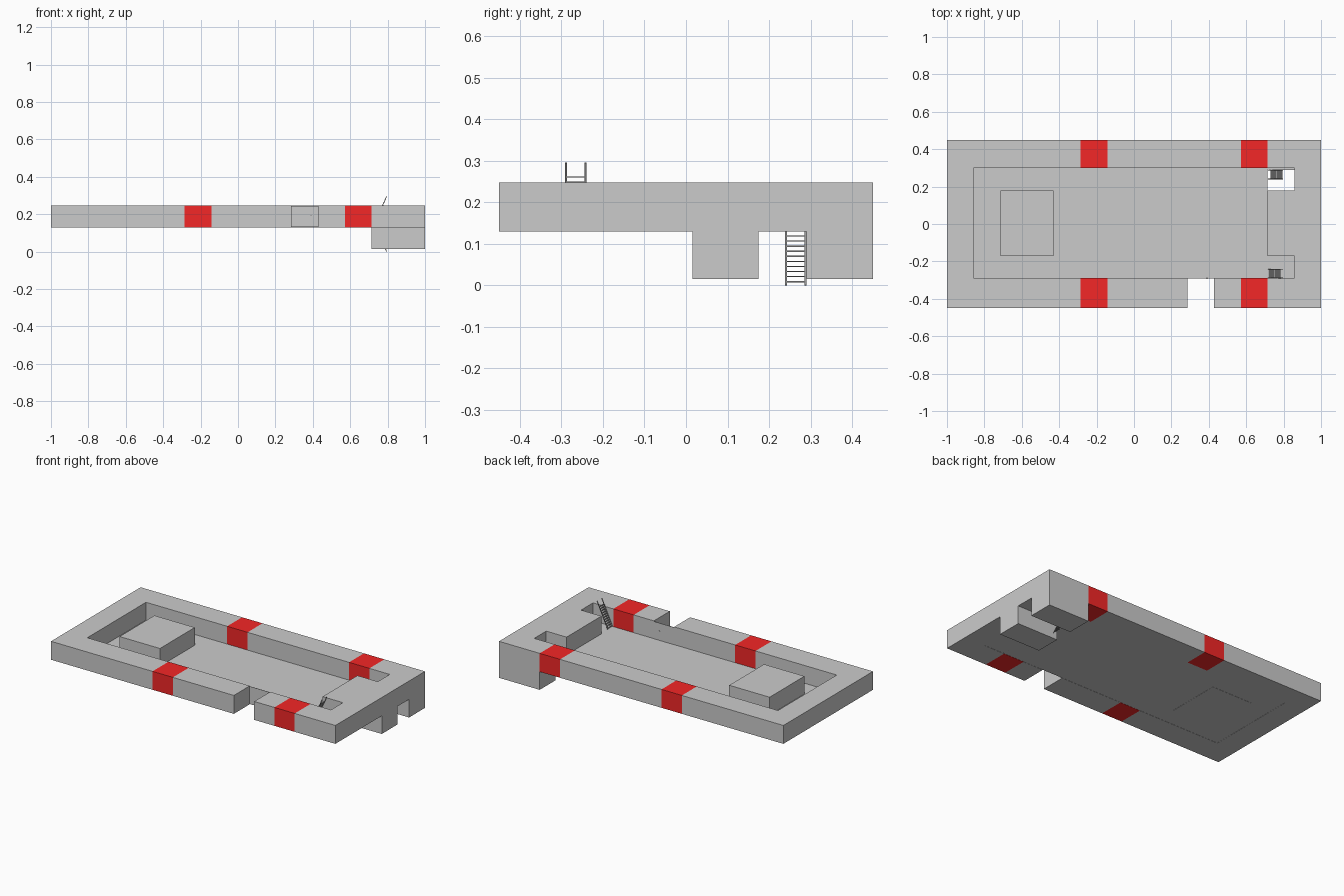
import bpy, bmesh
from math import atan2
from mathutils import Matrix, Vector

if "Cube" in bpy.data.objects:
    bpy.data.objects.remove(bpy.data.objects["Cube"])


def material(name, rgb):
    m = bpy.data.materials.new(name)
    m.diffuse_color = (*rgb, 1)
    m.use_nodes = True
    m.node_tree.nodes["Principled BSDF"].inputs["Base Color"].default_value = m.diffuse_color
    return m


STONE = material("stone_grey", (0.66, 0.66, 0.66))
PALE = material("floor_grey", (0.8, 0.8, 0.8))
RED = material("red_marking", (0.9, 0.02, 0.02))
DARK = material("ladder_metal", (0.3, 0.3, 0.3))


def finish(name, bm, mat):
    bmesh.ops.recalc_face_normals(bm, faces=bm.faces)
    me = bpy.data.meshes.new(name)
    bm.to_mesh(me)
    bm.free()
    me.materials.append(mat)
    ob = bpy.data.objects.new(name, me)
    bpy.context.collection.objects.link(ob)
    return ob


def prism(name, outline, z0, z1, mat=STONE):
    """Extrude a plan outline between two heights."""
    bm = bmesh.new()
    face = bm.faces.new([bm.verts.new((x, y, z0)) for x, y in outline])
    new = bmesh.ops.extrude_face_region(bm, geom=[face], use_keep_orig=True)["geom"]
    for v in new:
        if isinstance(v, bmesh.types.BMVert):
            v.co.z = z1
    return finish(name, bm, mat)


def box(name, x0, x1, y0, y1, z0, z1, mat=STONE):
    return prism(name, [(x0, y0), (x1, y0), (x1, y1), (x0, y1)], z0, z1, mat)


def add_bar(bm, a, b, width, depth):
    """Thin square bar from a to b."""
    a, b = Vector(a), Vector(b)
    d = b - a
    rot = d.to_track_quat('Z', 'Y').to_matrix().to_4x4()
    bmesh.ops.create_cube(bm, size=1, matrix=Matrix.Translation((a + b) / 2) @ rot
                          @ Matrix.Diagonal((width, depth, d.length, 1)))


BASE, TOP, LOW = 0.13, 0.247, 0.015
FRONT, BACK = (-0.45, -0.29), (0.30, 0.45)

# U-shaped far end of the rim
prism("left_rim", [(-1, -0.45), (-0.286, -0.45), (-0.286, -0.29), (-0.857, -0.29),
                   (-0.857, 0.30), (-0.286, 0.30), (-0.286, 0.45), (-1, 0.45)], BASE, TOP)

# right end with two ladder pockets
prism("right_rim", [(0.714, -0.45), (1, -0.45), (1, 0.45), (0.714, 0.45),
                    (0.714, 0.30), (0.857, 0.30), (0.857, 0.18), (0.714, 0.18),
                    (0.714, -0.17), (0.857, -0.17), (0.857, -0.29), (0.714, -0.29)], BASE, TOP)

# straight rim runs, leaving the doorway open at the front
box("back_rim", -0.143, 0.571, *BACK, BASE, TOP)
box("front_rim_long", -0.143, 0.286, *FRONT, BASE, TOP)
box("front_rim_short", 0.429, 0.571, *FRONT, BASE, TOP)

# red bands through both long sides
for side, ys in (("front", FRONT), ("back", BACK)):
    for i, x in enumerate((-0.286, 0.571)):
        box(f"{side}_red_band_{i + 1}", x, x + 0.143, *ys, BASE, TOP, RED)

# floor, open only at the back ladder pocket
prism("floor", [(-0.857, -0.29), (0.857, -0.29), (0.857, -0.17), (0.714, -0.17),
                (0.714, 0.30), (-0.857, 0.30)], BASE + 0.001, BASE + 0.004, PALE)

# raised centre block and supports below the right end
box("inner_block", -0.714, -0.43, -0.17, 0.18, BASE, TOP)
box("corner_support", 0.714, 1, 0.29, 0.45, LOW, BASE)
box("middle_support", 0.714, 1, 0.016, 0.175, LOW, BASE)

# thin door and its knob
box("door", 0.286, 0.429, -0.291, -0.289, BASE + 0.004, TOP - 0.003)
bm = bmesh.new()
bmesh.ops.create_uvsphere(bm, u_segments=10, v_segments=6, radius=0.004,
                          matrix=Matrix.Translation((0.39, -0.29, 0.193)))
finish("door_knob", bm, DARK)


def ladder(name, y0, foot, head):
    """Leaning ladder given foot and head as (x, z)."""
    bm = bmesh.new()
    y1 = y0 + 0.047
    for y in (y0, y1):
        add_bar(bm, (foot[0], y, foot[1]), (head[0], y, head[1]), 0.004, 0.004)
    for i in range(11):
        t = (i + 0.7) / 13.5
        x = foot[0] + t * (head[0] - foot[0])
        z = foot[1] + t * (head[1] - foot[1])
        c = Matrix.Translation((x, (y0 + y1) / 2, z))
        bmesh.ops.create_cube(bm, size=1, matrix=c @ Matrix.Diagonal((0.007, y1 - y0, 0.003, 1)))
    finish(name, bm, DARK)


ladder("upper_ladder", -0.289, (0.718, BASE), (0.795, 0.295))
ladder("lower_ladder", 0.241, (0.795, 0.0), (0.718, 0.165))
